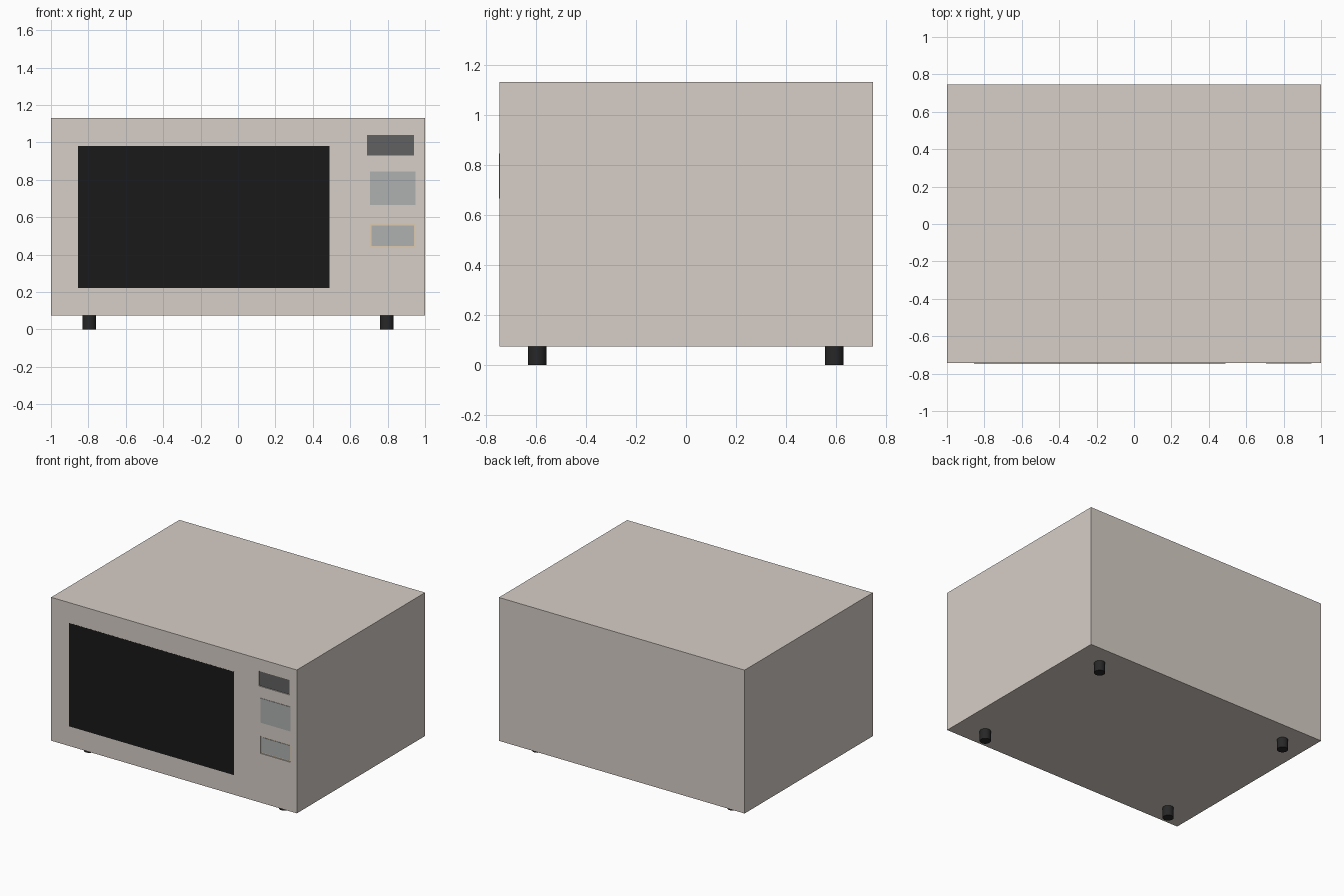
import bpy

if "Cube" in bpy.data.objects:
    bpy.data.objects.remove(bpy.data.objects["Cube"])


def material(name, rgb):
    m = bpy.data.materials.new(name)
    m.diffuse_color = (*rgb, 1)
    m.use_nodes = True
    m.node_tree.nodes["Principled BSDF"].inputs["Base Color"].default_value = m.diffuse_color
    return m


beige = material("beige", (0.68, 0.62, 0.57))
black = material("black", (0.01, 0.01, 0.01))
dark = material("dark_grey", (0.12, 0.12, 0.12))
silver = material("silver", (0.43, 0.44, 0.44))
tan = material("tan", (0.72, 0.60, 0.44))
rubber = material("rubber", (0.02, 0.02, 0.02))

FRONT, BACK = -0.744, 0.747


def box(name, x, y, z, mat=None):
    """Box from (min, max) ranges along each axis."""
    bpy.ops.mesh.primitive_cube_add(
        size=1, location=[(r[0] + r[1]) / 2 for r in (x, y, z)])
    ob = bpy.context.object
    ob.name = name
    ob.scale = [r[1] - r[0] for r in (x, y, z)]
    bpy.ops.object.transform_apply(location=False, rotation=False, scale=True)
    if mat:
        ob.data.materials.append(mat)
    return ob


def panel(name, x, z, front, mat, thick=0.004):
    """Thin plate on the front face."""
    return box(name, x, (front, front + thick), z, mat)


# Casing
casing = box("casing", (-1, 1), (FRONT, BACK), (0.075, 1.13), beige)

# Shallow pockets in the control side for the display and lower button
for label, x, z in (("display", (0.69, 0.94), (0.93, 1.04)),
                    ("lower_button", (0.705, 0.947), (0.437, 0.564))):
    cutter = box(label + "_cutter", x, (FRONT - 0.05, FRONT + 0.01), z)
    cutter.hide_render = True
    cutter.hide_set(True)
    mod = casing.modifiers.new(label + "_pocket", "BOOLEAN")
    mod.object = cutter
    mod.operation = "DIFFERENCE"
    mod.solver = "EXACT"

# Door window and control panels
panel("door_window", (-0.855, 0.49), (0.22, 0.98), FRONT - 0.001, black)
panel("display", (0.69, 0.94), (0.93, 1.04), FRONT + 0.007, dark)
panel("keypad", (0.705, 0.95), (0.665, 0.845), FRONT - 0.003, silver)
panel("lower_button_surround", (0.705, 0.947), (0.437, 0.564), FRONT + 0.007, tan)
panel("lower_button", (0.714, 0.94), (0.445, 0.556), FRONT + 0.004, silver)

# Feet
for side, x in (("left", -0.795), ("right", 0.795)):
    for end, y in (("front", -0.594), ("back", 0.592)):
        bpy.ops.mesh.primitive_cylinder_add(
            vertices=32, radius=0.037, depth=0.075, location=(x, y, 0.0375))
        foot = bpy.context.object
        foot.name = f"{end}_{side}_foot"
        foot.data.materials.append(rubber)
        bpy.ops.object.shade_smooth_by_angle()
